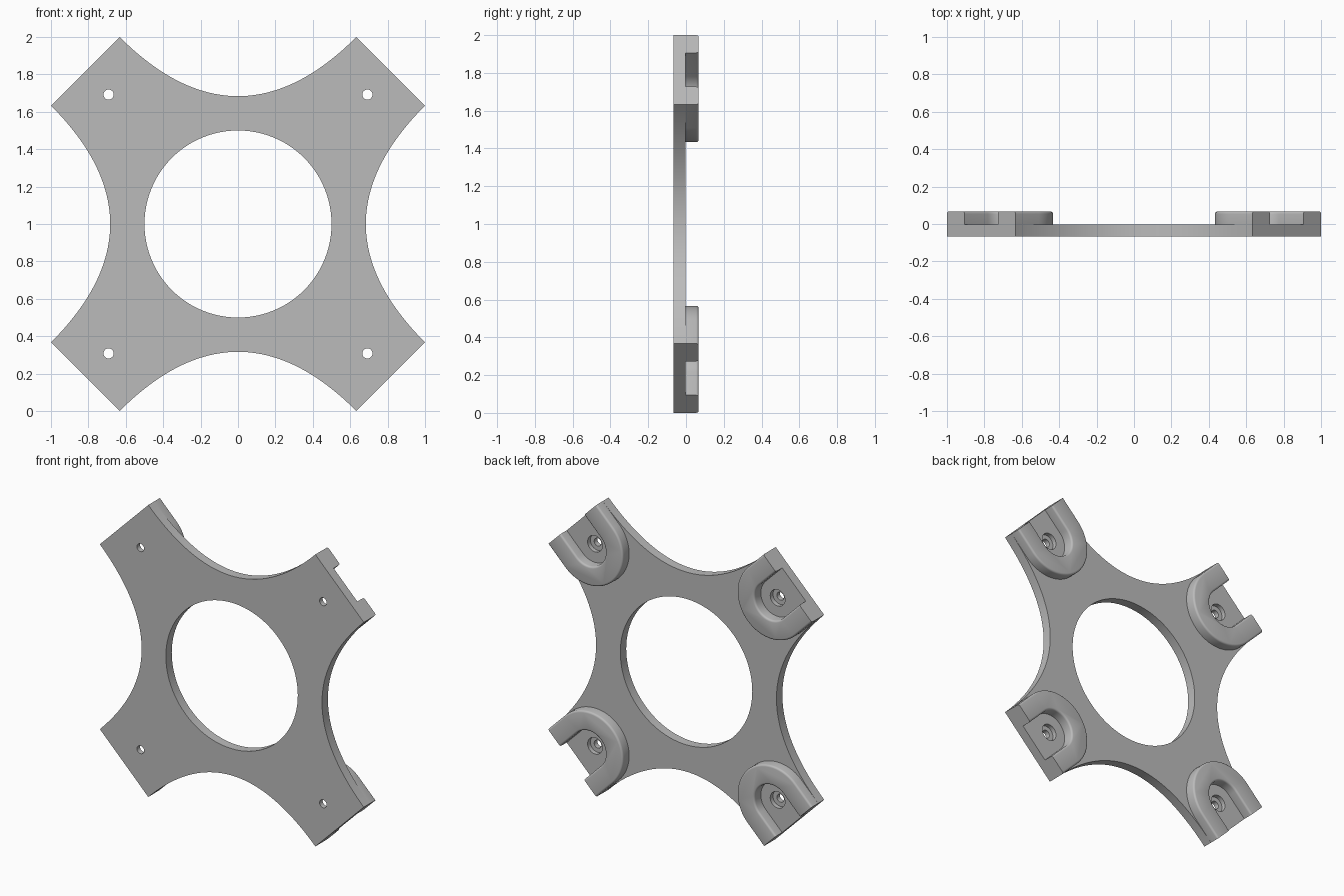
import bpy, bmesh
from math import sin, cos, pi, radians, sqrt
from mathutils import Matrix, Vector

cube = bpy.data.objects.get("Cube")
if cube:
    bpy.data.objects.remove(cube, do_unlink=True)

FRONT, FACE, BACK = -0.067, -0.003, 0.067     # depth levels along y
TIP = 0.633                                   # arm tip offset from the centre
HOLE = 0.692                                  # screw position on both axes
PAD_R, SLOT_R = 0.259, 0.127
END = (1 + TIP) / sqrt(2) - HOLE * sqrt(2)    # screw centre to arm end

grey = bpy.data.materials.new("plain_grey")
grey.use_nodes = True
grey.diffuse_color = (0.5, 0.5, 0.5, 1)
grey.node_tree.nodes["Principled BSDF"].inputs["Base Color"].default_value = (0.5, 0.5, 0.5, 1)


def finish(name, bm):
    bmesh.ops.recalc_face_normals(bm, faces=bm.faces)
    mesh = bpy.data.meshes.new(name)
    bm.to_mesh(mesh)
    bm.free()
    obj = bpy.data.objects.new(name, mesh)
    bpy.context.collection.objects.link(obj)
    mesh.materials.append(grey)
    return obj


def add_prism(bm, outline, y0, y1):
    """Extrude an (x, z) outline along y; returns the new vertices."""
    base = [bm.verts.new((x, y0, z)) for x, z in outline]
    face = bm.faces.new(base)
    result = bmesh.ops.extrude_face_region(bm, geom=[face])
    top = [v for v in result["geom"] if isinstance(v, bmesh.types.BMVert)]
    bmesh.ops.translate(bm, verts=top, vec=(0, y1 - y0, 0))
    return base + top


def arc(radius, start, end, n, cx=0, cz=0):
    return [(cx + radius * cos(start + (end - start) * i / n),
             cz + radius * sin(start + (end - start) * i / n)) for i in range(n + 1)]


def smooth(obj):
    bpy.ops.object.select_all(action='DESELECT')
    obj.select_set(True)
    bpy.context.view_layer.objects.active = obj
    bpy.ops.object.shade_smooth_by_angle(angle=radians(35))


# Four-armed plate: parabolic sides joined by straight arm ends
outline = []
for k in range(4):
    for i in range(49):
        x = TIP - 2 * TIP * i / 48
        z = (1 + (1 - TIP)) / 2 + (TIP / 2) * (x / TIP) ** 2
        a = k * pi / 2
        outline.append((x * cos(a) - z * sin(a), x * sin(a) + z * cos(a) + 1))
bm = bmesh.new()
add_prism(bm, outline, FRONT, FACE)
plate = finish("four_arm_plate", bm)


# Cutters: centre opening, screw holes and counterbores
def cutter(name, radius, y0, y1, centres, n):
    bm = bmesh.new()
    for cx, cz in centres:
        add_prism(bm, arc(radius, 0, 2 * pi, n, cx, cz)[:-1], y0, y1)
    obj = finish(name, bm)
    obj.hide_render = True
    return obj


corners = [(sx * HOLE, 1 + sz * HOLE) for sx in (-1, 1) for sz in (-1, 1)]
cutters = [cutter("opening_cutter", 0.5, -0.2, 0.2, [(0, 1)], 96),
           cutter("screw_cutter", 0.027, -0.2, 0.2, corners, 32),
           cutter("counterbore_cutter", 0.056, FACE - 0.03, 0.2, corners, 32)]
for c in cutters:
    mod = plate.modifiers.new(c.name, 'BOOLEAN')
    mod.operation, mod.solver, mod.object = 'DIFFERENCE', 'EXACT', c
graph = bpy.context.evaluated_depsgraph_get()
cut_mesh = bpy.data.meshes.new_from_object(plate.evaluated_get(graph))
plate.modifiers.clear()
plate.data = cut_mesh
for c in cutters:
    bpy.data.objects.remove(c, do_unlink=True)
smooth(plate)

# U-shaped raised pads, open toward the arm ends
u_shape = ([(END, PAD_R)] + arc(PAD_R, pi / 2, 3 * pi / 2, 40) + [(END, -PAD_R)]
           + [(END, -SLOT_R)] + arc(SLOT_R, 3 * pi / 2, pi / 2, 32) + [(END, SLOT_R)])
for k, name in enumerate(("upper_left_pad", "upper_right_pad", "lower_right_pad", "lower_left_pad")):
    bm = bmesh.new()
    add_prism(bm, u_shape, FACE, BACK)
    # Round the rear rim, leaving the arm-end edges sharp
    rim = [e for e in bm.edges
           if all(v.co.y > BACK - 1e-4 for v in e.verts)
           and not all(v.co.x > END - 1e-4 for v in e.verts)]
    bmesh.ops.bevel(bm, geom=rim, offset=0.013, segments=3, profile=0.5, affect='EDGES')
    turn = Matrix.Rotation(-pi / 4 + k * pi / 2, 4, 'Y')
    shift = Matrix.Translation(turn @ Vector((HOLE * sqrt(2), 0, 0)) + Vector((0, 0, 1)))
    bmesh.ops.transform(bm, matrix=shift @ turn, verts=bm.verts)
    smooth(finish(name, bm))
